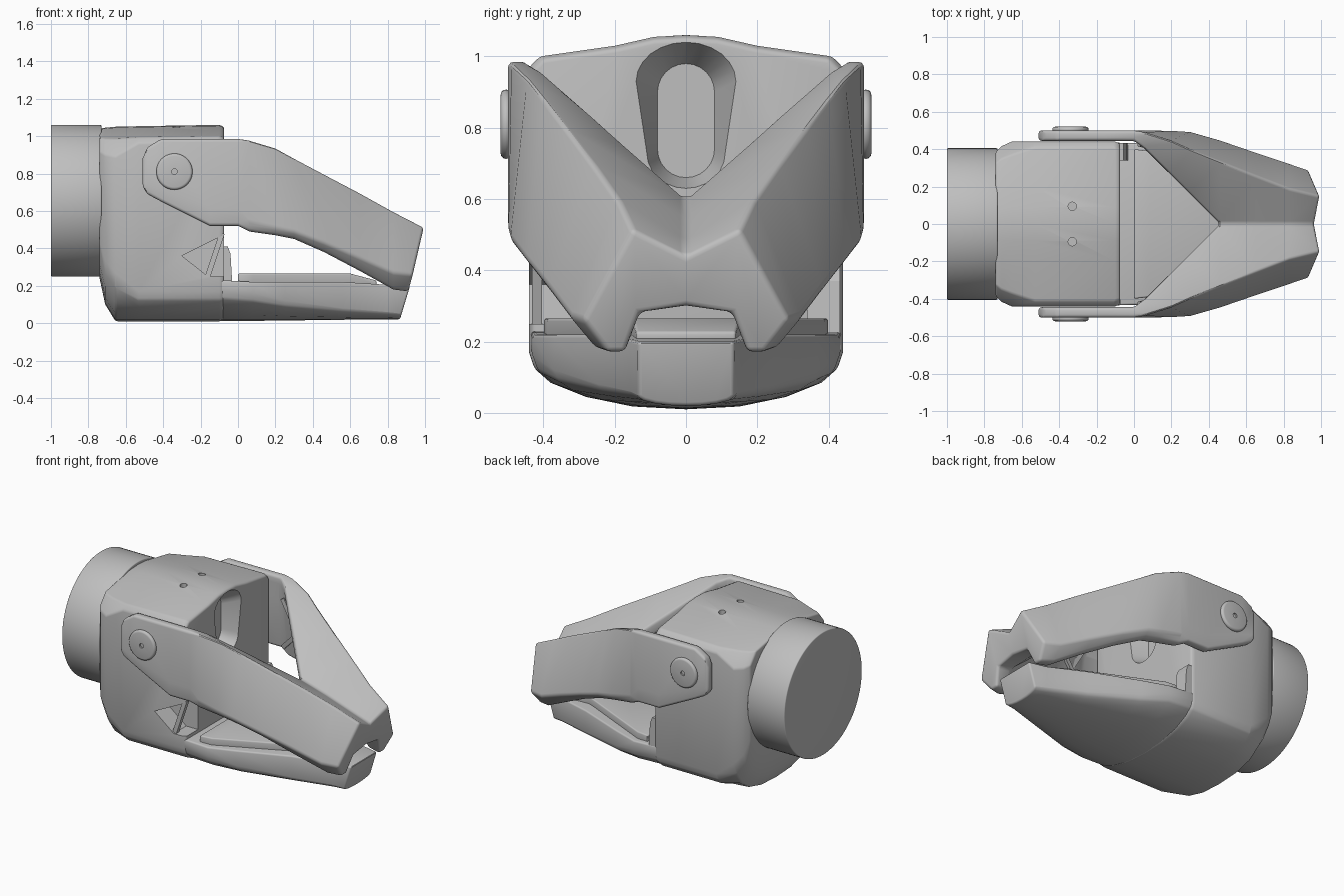
import bpy, bmesh, math
from mathutils import Vector

if "Cube" in bpy.data.objects:
    bpy.data.objects.remove(bpy.data.objects["Cube"], do_unlink=True)

grey = bpy.data.materials.new("light_grey")
grey.use_nodes = True
GREY = (0.52, 0.52, 0.52, 1)
grey.diffuse_color = GREY
grey.node_tree.nodes["Principled BSDF"].inputs["Base Color"].default_value = GREY


def activate(ob):
    bpy.ops.object.select_all(action='DESELECT')
    ob.select_set(True)
    bpy.context.view_layer.objects.active = ob


def apply_mod(ob, kind, **settings):
    m = ob.modifiers.new(kind.lower(), kind)
    for k, v in settings.items():
        setattr(m, k, v)
    activate(ob)
    bpy.ops.object.modifier_apply(modifier=m.name)


def bevel(ob, width, clamp=True):
    apply_mod(ob, 'BEVEL', width=width, segments=3, limit_method='ANGLE',
              angle_limit=math.radians(28), use_clamp_overlap=clamp)


def smooth(ob):
    activate(ob)
    bpy.ops.object.shade_smooth_by_angle(angle=math.radians(32))


def loft(name, rings, half=False):
    """Skin closed rings; half=True mirrors the +y half across the middle."""
    bm = bmesh.new()
    vs = [[bm.verts.new(p) for p in r] for r in rings]
    n = len(rings[0])
    for a, b in zip(vs, vs[1:]):
        for i in range(n):
            q = (a[i], a[(i + 1) % n], b[(i + 1) % n], b[i])
            if not (half and all(abs(v.co.y) < 1e-5 for v in q)):
                bm.faces.new(q)
    bm.faces.new(vs[0])
    bm.faces.new(vs[-1])
    if half:
        geom = bm.verts[:] + bm.edges[:] + bm.faces[:]
        bmesh.ops.mirror(bm, geom=geom, axis='Y', merge_dist=0)
        bmesh.ops.remove_doubles(bm, verts=bm.verts[:], dist=1e-4)
    bmesh.ops.recalc_face_normals(bm, faces=bm.faces[:])
    me = bpy.data.meshes.new(name)
    bm.to_mesh(me)
    bm.free()
    me.materials.append(grey)
    ob = bpy.data.objects.new(name, me)
    bpy.context.collection.objects.link(ob)
    return ob


def tube(name, centre, radius, depth, axis, sides=48):
    rings = []
    for s in (-0.5, 0.5):
        ring = []
        for i in range(sides):
            a = 2 * math.pi * i / sides
            c, d, e = radius * math.cos(a), radius * math.sin(a), s * depth
            off = {'X': (e, c, d), 'Y': (c, e, d), 'Z': (c, d, e)}[axis]
            ring.append(Vector(centre) + Vector(off))
        rings.append(ring)
    return loft(name, rings)


def beam(name, p, q, w):
    """Square bar between two points, flat to the side walls."""
    p, q = Vector(p), Vector(q)
    u = (q - p).cross(Vector((0, 1, 0))).normalized() * w
    v = Vector((0, w, 0))
    return loft(name, [[e + u + v, e - u + v, e - u - v, e + u - v] for e in (p, q)])


def cut(ob, cutter):
    apply_mod(ob, 'BOOLEAN', operation='DIFFERENCE', object=cutter, solver='EXACT')
    bpy.data.objects.remove(cutter, do_unlink=True)


# Rear mounting cylinder
mount = tube("mount_cylinder", (-0.865, 0, 0.655), 0.405, 0.27, 'X', 96)
bevel(mount, 0.006)
smooth(mount)

# Body: crowned top, rounded belly, rear corners cut back
FULL = [(0, 1.06), (0.09, 1.055), (0.2, 1.03), (0.41, 1.0), (0.44, 0.97), (0.44, 0.17),
        (0.425, 0.125), (0.38, 0.085), (0.28, 0.045), (0.15, 0.018), (0, 0.01)]
CUT = [(0, 1.06), (0.09, 1.055), (0.2, 1.03), (0.37, 0.995), (0.44, 0.90), (0.44, 0.27),
       (0.41, 0.19), (0.355, 0.11), (0.27, 0.05), (0.15, 0.018), (0, 0.01)]


def body_ring(profile, x, hw, lo, hi):
    pts = [(y * hw / 0.44, lo + (z - 0.01) / 1.05 * (hi - lo)) for y, z in profile]
    return [(x, y, z) for y, z in pts] + [(x, -y, z) for y, z in pts[-2:0:-1]]


body = loft("body", [body_ring(CUT, -0.74, 0.385, 0.24, 1.04),
                     body_ring(CUT, -0.71, 0.415, 0.1, 1.045),
                     body_ring(CUT, -0.655, 0.44, 0.01, 1.05),
                     body_ring(FULL, -0.53, 0.44, 0.01, 1.053),
                     body_ring(FULL, -0.10, 0.44, 0.01, 1.06),
                     body_ring(FULL, -0.075, 0.43, 0.012, 1.05)])
bevel(body, 0.01)


# Tapered slot in the body's front face
def slot(x, top, bottom):
    ring = []
    for (z, w, r), start in ((top, 0), (bottom, math.pi)):
        for i in range(13):
            a = start + math.pi * i / 12
            ring.append((x, w * math.cos(a), z + r * math.sin(a)))
    return ring


OUT = ((0.93, 0.14, 0.11), (0.73, 0.11, 0.10))
INN = ((0.90, 0.08, 0.08), (0.74, 0.08, 0.08))
cut(body, loft("slot_cutter", [slot(-0.03, *OUT), slot(-0.075, *OUT), slot(-0.18, *INN)]))

# Triangular window with its strut, on one side only
TRI = [(-0.30, 0.36), (-0.07, 0.475), (0.0, 0.475), (0.0, 0.25), (-0.16, 0.25)]
cut(body, loft("window_cutter", [[(x, y, z) for x, z in TRI] for y in (-0.31, -0.6)]))
beam("window_strut", (-0.165, -0.418, 0.24), (-0.085, -0.418, 0.48), 0.014)

# Top screw holes
for s in (1, -1):
    cut(body, tube("hole_cutter", (-0.33, s * 0.095, 1.06), 0.022, 0.1, 'Z', 20))
smooth(body)

# Flush post on the closed side, behind the lower jaw
loft("jaw_post", [[(-0.09, y, 0.2), (-0.03, y, 0.2), (-0.04, y, 0.37),
                   (-0.055, y, 0.41), (-0.09, y, 0.41)] for y in (0.34, 0.432)])

# Fixed lower jaw: x, half width, top, crease height, bottom
rings = []
for x, hw, top, cr, lo in ((-0.10, 0.435, 0.23, 0.18, 0.012), (0.08, 0.43, 0.22, 0.16, 0.012),
                           (0.25, 0.37, 0.22, 0.12, 0.014), (0.56, 0.245, 0.22, 0.08, 0.018),
                           (0.80, 0.155, 0.205, 0.06, 0.02), (0.92, 0.135, 0.20, 0.05, 0.02)):
    pts = [(0, top), (hw, top)] + [(hw * w, lo + (cr - lo) * f) for w, f in
           ((1, 1), (0.966, 0.72), (0.86, 0.47), (0.64, 0.22), (0.34, 0.05), (0, 0))]
    slant = 0.3 if x > 0.9 else 0
    rings.append([(x - (0.2 - z) * slant, y, z) for y, z in pts])
jaw = loft("lower_jaw", rings, half=True)
bevel(jaw, 0.01)
smooth(jaw)

# Raised gripping pad on the lower jaw
pad = loft("lower_pad", [[(x, hw, 0.2), (x, hw, z), (x, -hw, z), (x, -hw, 0.2)]
                         for x, hw, z in ((0.0, 0.40, 0.265), (0.08, 0.39, 0.265),
                                          (0.60, 0.15, 0.265), (0.74, 0.14, 0.228))])
bevel(pad, 0.008)
smooth(pad)

# Upper jaw: arms merging into a ridged, valleyed shell
rings = []
for x, lo, hi in ((-0.51, 0.73, 0.88), (-0.485, 0.69, 0.94), (-0.41, 0.65, 0.985),
                  (-0.15, 0.52, 0.985), (0.0, 0.52, 0.985)):
    h = hi - lo
    rings.append([(x, y, z) for y, z in ((0.445, hi), (0.5, hi), (0.5, lo + h * 0.2),
                  (0.5, lo), (0.445, lo), (0.445, hi - h * 0.3), (0.445, hi - h * 0.1))])
SHELL = [
    (0.06, ((0.40, 0.955), (0.49, 0.98), (0.5, 0.54), (0.48, 0.49), (0.43, 0.49), (0.42, 0.86), (0.40, 0.90))),
    (0.20, ((0.26, 0.83), (0.445, 0.94), (0.5, 0.51), (0.47, 0.47), (0.41, 0.47), (0.38, 0.81), (0.26, 0.75))),
    (0.30, ((0.16, 0.74), (0.40, 0.885), (0.495, 0.49), (0.46, 0.45), (0.40, 0.45), (0.35, 0.75), (0.16, 0.66))),
    (0.46, ((0, 0.60), (0.335, 0.80), (0.45, 0.43), (0.40, 0.38), (0.34, 0.38), (0.28, 0.65), (0, 0.52))),
    (0.65, ((0, 0.545), (0.26, 0.70), (0.385, 0.35), (0.33, 0.28), (0.27, 0.28), (0.20, 0.50), (0, 0.44))),
    (0.83, ((0, 0.485), (0.19, 0.60), (0.325, 0.27), (0.25, 0.18), (0.18, 0.18), (0.13, 0.30), (0, 0.31))),
]
rings += [[(x, y, z) for y, z in pts] for x, pts in SHELL]
# Slanted snout end
rings.append([(0.965, 0, 0.44), (0.995, 0.15, 0.515), (0.935, 0.29, 0.26), (0.91, 0.22, 0.17),
              (0.91, 0.17, 0.17), (0.935, 0.13, 0.28), (0.935, 0, 0.30)])
upper = loft("upper_jaw", rings, half=True)
bevel(upper, 0.016, clamp=False)
smooth(upper)

# Paired details: hinge caps and truss ribs inside the arms
for s, side in ((1, "left"), (-1, "right")):
    cap = tube("hinge_cap_" + side, (-0.34, s * 0.505, 0.81), 0.097, 0.03, 'Y')
    bevel(cap, 0.014)
    cut(cap, tube("pin_cutter", (-0.34, s * 0.52, 0.81), 0.015, 0.02, 'Y', 16))
    smooth(cap)
    yr = s * 0.405
    beam("rib_a_" + side, (0.03, s * 0.43, 0.86), (0.25, yr, 0.50), 0.014)
    beam("rib_b_" + side, (0.03, s * 0.43, 0.54), (0.25, s * 0.37, 0.76), 0.014)
    beam("rib_c_" + side, (0.25, s * 0.39, 0.76), (0.25, yr, 0.48), 0.014)
